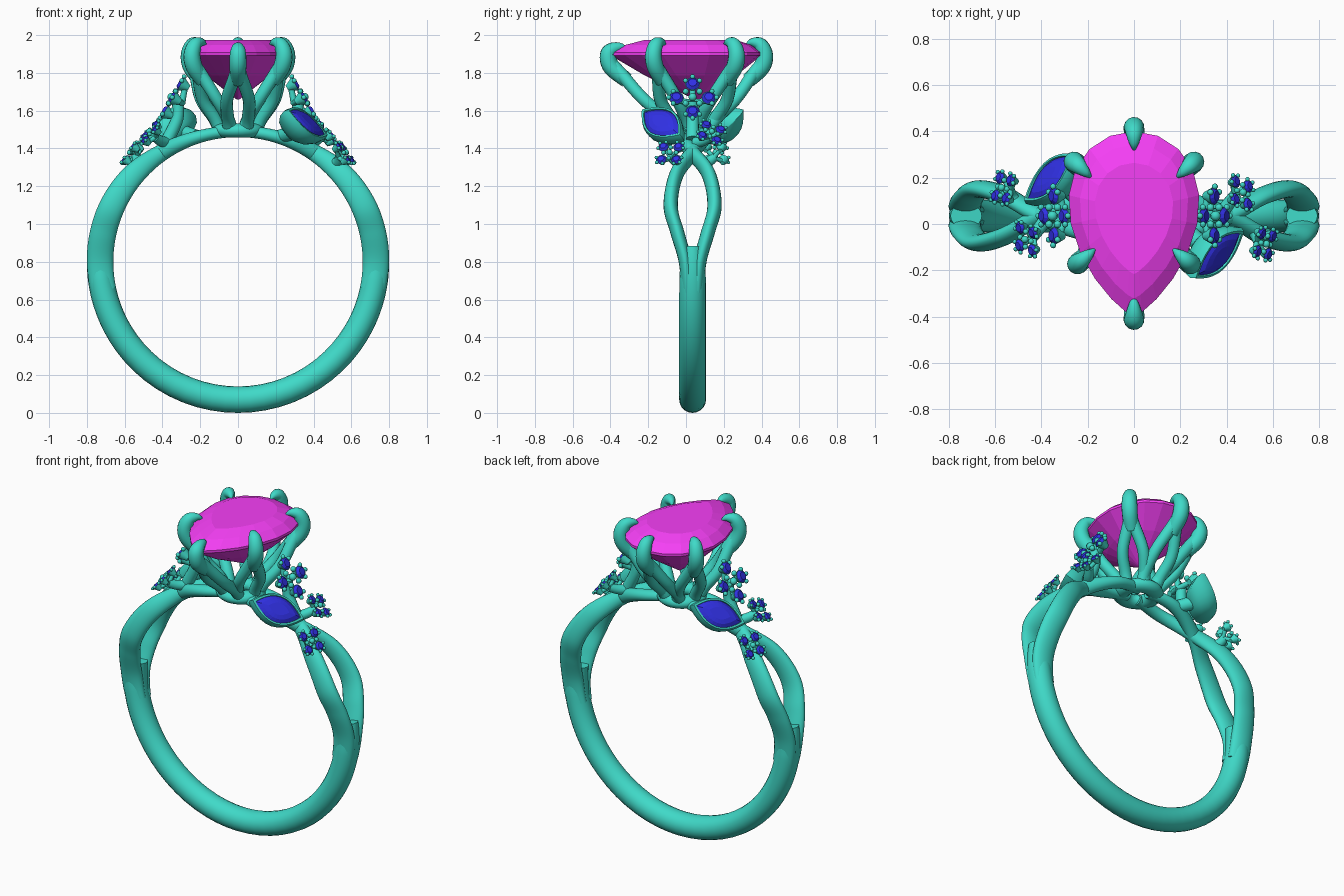
import bpy, bmesh, math
from mathutils import Vector, Matrix

if "Cube" in bpy.data.objects:
    bpy.data.objects.remove(bpy.data.objects["Cube"])

CY = 0.035            # y of the ring's axis
V = Vector
I4 = Matrix.Identity(4)
HALF_TURN = Matrix.Translation((0, CY, 0)) @ Matrix.Rotation(math.pi, 4, 'Z') @ Matrix.Translation((0, -CY, 0))


def material(name, rgb):
    m = bpy.data.materials.new(name)
    m.diffuse_color = (*rgb, 1)
    m.use_nodes = True
    m.node_tree.nodes["Principled BSDF"].inputs["Base Color"].default_value = m.diffuse_color
    return m


METAL = material("green_metal", (0.05, 0.70, 0.58))
PINK = material("magenta_stone", (0.92, 0.05, 0.92))
BLUE = material("blue_stone", (0.03, 0.03, 0.78))


def finish(name, bm, mat, M=I4, smooth=True):
    bmesh.ops.transform(bm, matrix=M, verts=bm.verts)
    bmesh.ops.recalc_face_normals(bm, faces=bm.faces)
    me = bpy.data.meshes.new(name)
    for f in bm.faces:
        f.smooth = smooth
    bm.to_mesh(me)
    bm.free()
    me.materials.append(mat)
    ob = bpy.data.objects.new(name, me)
    bpy.context.collection.objects.link(ob)
    return ob


def loft(bm, rings):
    """Skin a list of equal-length vertex rings and cap both ends."""
    rows = [[bm.verts.new(p) for p in r] for r in rings]
    n = len(rows[0])
    for a, b in zip(rows, rows[1:]):
        for i in range(n):
            j = (i + 1) % n
            bm.faces.new((a[i], a[j], b[j], b[i]))
    for r in (rows[0], rows[-1]):
        if n > 2:
            bm.faces.new(r)


def spline(keys, steps=5):
    """Catmull-Rom through tuples of any length."""
    k = [keys[0]] + list(keys) + [keys[-1]]
    out = []
    for i in range(1, len(k) - 2):
        for s in range(steps):
            t = s / steps
            out.append(tuple(0.5 * (2*b + (c - a)*t + (2*a - 5*b + 4*c - d)*t*t + (3*b - a - 3*c + d)*t**3)
                             for a, b, c, d in zip(*k[i-1:i+3])))
    return out + [tuple(keys[-1])]


def tube(bm, keys, sides=14):
    """Round tube through (x, y, z, radius) keys."""
    pts = spline(keys)
    side = None
    rings = []
    for i, p in enumerate(pts):
        t = (V(pts[min(i+1, len(pts)-1)][:3]) - V(pts[max(i-1, 0)][:3])).normalized()
        side = t.orthogonal() if side is None else side - t * side.dot(t)
        side.normalize()
        w = t.cross(side)
        rings.append([V(p[:3]) + p[3] * (side * math.cos(a) + w * math.sin(a))
                      for a in (2*math.pi*k/sides for k in range(sides))])
    loft(bm, rings)


def hoop_part(name, keys, M=I4, steps=8):
    """Oval section swept round the finger: keys are (degrees from top, y, half width, half thickness)."""
    bm = bmesh.new()
    rings = []
    for ang, y, hw, ht in spline(keys, steps):
        a = math.radians(ang)
        out = V((math.sin(a), 0, math.cos(a)))
        c = V((0, CY + y, 0.8)) + out * (0.66 + ht)
        rings.append([c + V((0, hw*math.cos(t), 0)) + out * ht * math.sin(t)
                      for t in (2*math.pi*k/20 for k in range(20))])
    loft(bm, rings)
    finish(name, bm, METAL, M)


def frame(pos, normal, along):
    z = V(normal).normalized()
    x = V(along) - z * V(along).dot(z)
    x.normalize()
    y = z.cross(x)
    m = Matrix((x, y, z)).transposed().to_4x4()
    return Matrix.Translation(pos) @ m


# Shank: plain lower half, then two strands per side that open, cross and meet the head
hoop_part("lower_band", [(84, 0, .055, .068), (94, 0, .068, .07), (110, 0, .071, .07), (180, 0, .071, .07),
                         (250, 0, .071, .07), (266, 0, .068, .07), (276, 0, .055, .068)], steps=14)
for M, side in ((I4, "right"), (HALF_TURN, "left")):
    for s in (1, -1):
        hoop_part(f"{side}_strand_{'a' if s > 0 else 'b'}",
                  [(3, .05*s, .035, .03), (18, .065*s, .04, .034), (35, 0, .04, .045), (50, -.085*s, .038, .06),
                   (66, -.116*s, .038, .068), (78, -.08*s, .038, .07), (90, -.038*s, .036, .07),
                   (102, -.025*s, .034, .067)], M)

# Head: base ring and six forked claws
bm = bmesh.new()
R, N = 0.095, 32
rows = [[bm.verts.new((math.cos(a)*(R + .05*math.cos(b)), CY + math.sin(a)*(R + .05*math.cos(b)),
                       1.495 + .038*math.sin(b)))
         for b in (2*math.pi*j/14 for j in range(14))] for a in (2*math.pi*i/N for i in range(N))]
for i in range(N):
    for j in range(14):
        k, l = (i+1) % N, (j+1) % 14
        bm.faces.new((rows[i][j], rows[k][j], rows[k][l], rows[i][l]))
finish("head_base_ring", bm, METAL)

base = V((0, CY))
for n, (px, py) in enumerate([(0, .405), (.25, .26), (.235, -.165), (0, -.4), (-.235, -.165), (-.25, .26)]):
    P = V((px, py))
    d = (P - base).normalized()
    top = 1.965 if py > -.3 else 1.94
    bm = bmesh.new()
    at = lambda off, z, r: (*(P + d*off), z, r)
    tube(bm, [at(-.085, top - .015, .006), at(-.055, top - .003, .022), at(-.012, top - .015, .037),
              at(.012, 1.895, .044), at(-.005, 1.83, .045), (*P.lerp(base, .2), 1.76, .04)])
    ang = math.atan2(d.y, d.x)
    for s in (1, -1):
        e = base + R * V((math.cos(ang + s*.5), math.sin(ang + s*.5)))
        w = V((-d.y, d.x)) * s
        tube(bm, [at(0, 1.86, .03), (*(P.lerp(base, .14) + w*.014), 1.79, .034),
                  (*(P.lerp(e, .5) + w*.035), 1.66, .033), (*(P.lerp(e, .85) + w*.015), 1.56, .034),
                  (*e, 1.49, .034)])
    finish(f"claw_{n+1}", bm, METAL)


# Centre stone: faceted pear
def pear(scale, z, turn=0.0, n=20):
    out = []
    for i in range(n):
        t = 2*math.pi*(i + turn)/n
        x = .28/.834 * math.sin(t) * abs(math.sin(t/2))**.6
        y = -.4*math.cos(t)
        out.append(V((x*scale, .06 + (y - .06)*scale, z)))
    return out


bm = bmesh.new()
loft(bm, [pear(.6, 1.975), pear(.83, 1.948), pear(1, 1.908), pear(1, 1.893),
          pear(.6, 1.785), pear(.03, 1.66)])
finish("pear_stone", bm, PINK, smooth=False)


# Side stones: a leaf-shaped stone in a cup, and three small blossoms per side
def leaf(scale, z, a=.142, b=.078, n=28):
    return [V((a*scale*math.cos(t), b*scale*math.sin(t)*abs(math.sin(t)), z))
            for t in (2*math.pi*i/n for i in range(n))]


def blossom(name, M, spread, r, spin):
    metal, stones = bmesh.new(), bmesh.new()
    T = Matrix.Translation

    def bead(x, y, z, rad):
        bmesh.ops.create_icosphere(metal, subdivisions=2, radius=rad, matrix=T((x, y, z)))

    bead(0, 0, .008, r*.6)
    for k in range(4):
        a = spin + k*math.pi/2
        cx, cy = spread*math.cos(a), spread*math.sin(a)
        bmesh.ops.create_cone(metal, cap_ends=True, segments=14, radius1=r*.45, radius2=r*1.08,
                              depth=r*1.3, matrix=T((cx, cy, -r*.65)))
        bmesh.ops.create_cone(stones, cap_ends=True, segments=10, radius1=r, radius2=r*.62,
                              depth=r*.4, matrix=T((cx, cy, r*.2)))
        for q in (-1.15, 0, 1.15):
            bead(cx + r*1.1*math.cos(a+q), cy + r*1.1*math.sin(a+q), r*.12, r*.36)
        b = a + math.pi/4
        bead(spread*.6*math.cos(b), spread*.6*math.sin(b), .004, r*.45)
        tube(metal, [(0, 0, -r*1.5, r*.5), (cx*.5, cy*.5, -r*1.1, r*.45), (cx, cy, -r*.7, r*.45)], 8)
    ob = finish(name + "_setting", metal, METAL, M)
    finish(name + "_stones", stones, BLUE, M, smooth=False)
    return ob


for M, side in ((I4, "right"), (HALF_TURN, "left")):
    L = M @ frame((.365, -.13, 1.535), (.75, -.38, .6), (.18, .18, -.12))
    bm = bmesh.new()
    loft(bm, [leaf(.3, -.05), leaf(.98, 0), leaf(.75, .014), leaf(.45, .02)])
    finish(f"{side}_leaf_stone", bm, BLUE, L, smooth=False)
    bm = bmesh.new()
    loft(bm, [leaf(.96, -.012), leaf(1.0, .008), leaf(1.12, .008), leaf(1.2, -.015), leaf(1.14, -.05),
              leaf(.9, -.088), leaf(.5, -.115)])
    finish(f"{side}_leaf_cup", bm, METAL, L)

    blossom(f"{side}_upper_blossom", M @ frame((.345, CY, 1.668), (.86, 0, .5), (0, 0, 1)), .086, .037, 0)
    blossom(f"{side}_middle_blossom", M @ frame((.465, .135, 1.485), (.74, .2, .64), (0, 0, 1)), .058, .027, .35)
    blossom(f"{side}_lower_blossom", M @ frame((.565, -.085, 1.375), (.8, -.2, .58), (0, 0, 1)), .058, .027, math.pi/4)

    # Stems that tie the blossoms and cup to the strands
    bm = bmesh.new()
    tube(bm, [(.32, CY, 1.65, .03), (.32, CY, 1.56, .032), (.37, CY, 1.45, .035)])
    tube(bm, [(.44, .13, 1.46, .025), (.41, .09, 1.44, .028), (.38, .05, 1.43, .03)])
    tube(bm, [(.54, -.08, 1.355, .025), (.53, -.05, 1.33, .028), (.51, -.02, 1.32, .03)])
    tube(bm, [(.3, -.1, 1.49, .04), (.26, -.06, 1.475, .038), (.22, -.02, 1.465, .035)])
    finish(f"{side}_stems", bm, METAL, M)

# Keep crisp edges on the metal cups and claw caps
bpy.ops.object.select_all(action='DESELECT')
for ob in bpy.context.collection.objects:
    if ob.data.materials[0] == METAL:
        ob.select_set(True)
        bpy.context.view_layer.objects.active = ob
bpy.ops.object.shade_smooth_by_angle(angle=math.radians(45))
